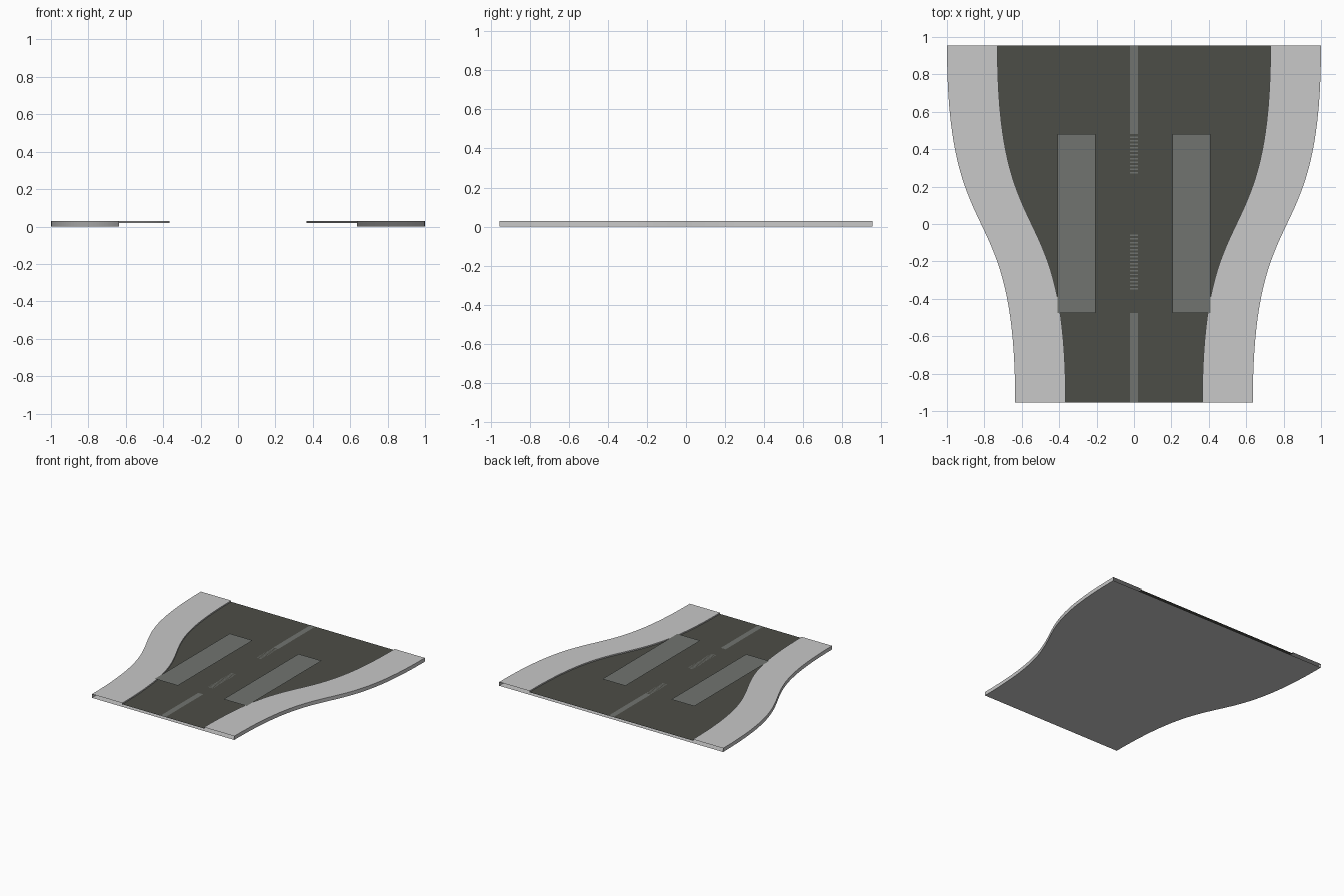
import bpy

if "Cube" in bpy.data.objects:
    bpy.data.objects.remove(bpy.data.objects["Cube"])

L, W0, W1, WALK = 0.955, 0.635, 1.0, 0.27   # half length, half widths, pavement width
TOP, ROAD = 0.03, 0.02
N = 36


def material(name, col):
    m = bpy.data.materials.new(name)
    m.diffuse_color = (*col, 1)
    m.use_nodes = True
    m.node_tree.nodes["Principled BSDF"].inputs["Base Color"].default_value = m.diffuse_color
    return m


PALE = material("pale concrete", (0.58, 0.58, 0.58))
DARK = material("dark asphalt", (0.073, 0.075, 0.063))
GREY = material("grey patch", (0.165, 0.175, 0.162))


def outline(i):
    """S-curve: half width and y at step i."""
    s = i / N
    e = 3 * s * s - 2 * s ** 3
    t = 1.8 * s * (1 - s) ** 2 + 1.2 * s * s * (1 - s) + s ** 3
    return W0 + (W1 - W0) * e, -L + 2 * L * t


def make(name, verts, faces, mat):
    me = bpy.data.meshes.new(name)
    me.from_pydata(verts, [], faces)
    me.materials.append(mat)
    ob = bpy.data.objects.new(name, me)
    bpy.context.collection.objects.link(ob)
    return ob


def loft(name, section, mat):
    """Sweep a cross-section (function of half width -> x,z points) along the curve."""
    verts, k = [], len(section(1))
    for i in range(N + 1):
        w, y = outline(i)
        verts += [(x, y, z) for x, z in section(w)]
    faces = [(i * k + j, i * k + j + 1, (i + 1) * k + j + 1, (i + 1) * k + j)
             for i in range(N) for j in range(k - 1)]
    return make(name, verts, faces, mat)


def plates(name, rects, z, mat):
    verts, faces = [], []
    for x0, x1, y0, y1 in rects:
        n = len(verts)
        verts += [(x0, y0, z), (x1, y0, z), (x1, y1, z), (x0, y1, z)]
        faces.append((n, n + 1, n + 2, n + 3))
    return make(name, verts, faces, mat)


# Pavements with open ends: outer wall, top, low inner kerb
loft("pavement_right", lambda w: [(w - WALK, ROAD), (w - WALK, TOP), (w, TOP), (w, 0)][::-1][::-1], PALE).data.flip_normals()
loft("pavement_left", lambda w: [(-w, 0), (-w, TOP), (-w + WALK, TOP), (-w + WALK, ROAD)], PALE).data.flip_normals()
for n in ("pavement_right", "pavement_left"):
    me = bpy.data.objects[n].data
    if me.polygons[1].normal.z < 0:
        me.flip_normals()

# Underside and road surface
loft("underside", lambda w: [(w, 0), (-w, 0)], PALE)
loft("road", lambda w: [(-w + WALK, ROAD), (w - WALK, ROAD)], DARK)

# Raised flat patches beside the centre
plates("road_patches", [(-0.41, -0.205, -0.475, 0.48), (0.205, 0.41, -0.475, 0.48)],
       TOP + 0.0005, GREY)

# Centre line: solid ends, thin broken marks in the middle
marks = [(-0.022, 0.022, -L, -0.475), (-0.022, 0.022, 0.48, L)]
for start, count in ((-0.35, 16), (0.27, 11)):
    marks += [(-0.022, 0.022, start + 0.019 * i, start + 0.019 * i + 0.008) for i in range(count)]
plates("centre_line", marks, ROAD + 0.001, GREY)
